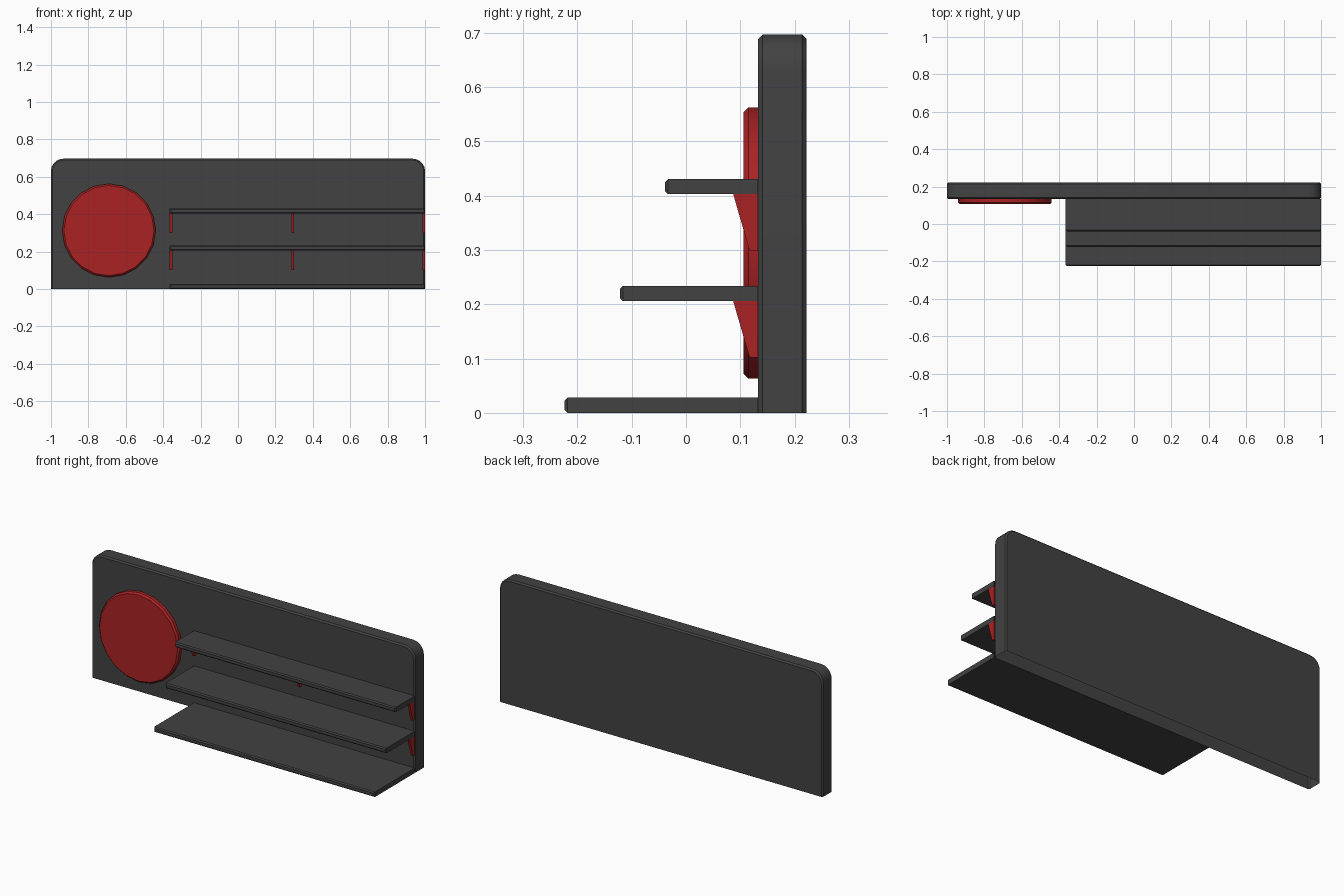
import bpy, bmesh, math

if "Cube" in bpy.data.objects:
    bpy.data.objects.remove(bpy.data.objects["Cube"])


def material(name, rgb):
    m = bpy.data.materials.new(name)
    m.diffuse_color = (*rgb, 1)
    m.use_nodes = True
    m.node_tree.nodes["Principled BSDF"].inputs["Base Color"].default_value = m.diffuse_color
    return m


GREY = material("dark grey", (0.054, 0.054, 0.054))
RED = material("red", (0.40, 0.016, 0.018))
WALL_Y = 0.133  # front face of the back panel


def finish(name, bm, mat):
    bmesh.ops.recalc_face_normals(bm, faces=bm.faces)
    me = bpy.data.meshes.new(name)
    bm.to_mesh(me)
    bm.free()
    me.materials.append(mat)
    ob = bpy.data.objects.new(name, me)
    bpy.context.collection.objects.link(ob)
    bpy.ops.object.select_all(action='DESELECT')
    ob.select_set(True)
    bpy.context.view_layer.objects.active = ob
    bpy.ops.object.shade_smooth_by_angle(angle=math.radians(35))
    return ob


def loft(bm, rings, closed=True):
    """Join successive outlines of equal length with quads."""
    loops = [[bm.verts.new(p) for p in r] for r in rings]
    for a, b in zip(loops, loops[1:]):
        n = len(a)
        for i in range(n if closed else n - 1):
            j = (i + 1) % n
            bm.faces.new((a[i], a[j], b[j], b[i]))
    return loops


# Back panel: rounded top corners, chamfered rim, open underside
def panel_outline(y, inset):
    r, top, side, seg = 0.065, 0.697, 1.0, 5
    pts = [(side - inset, y, 0)]
    for sx, start in ((1, 0), (-1, 90)):
        for k in range(seg + 1):
            a = math.radians(start + 90 * k / seg)
            pts.append((sx * (side - r) + (r - inset) * math.cos(a), y,
                        top - r + (r - inset) * math.sin(a)))
    pts.append((-side + inset, y, 0))
    return pts


C = 0.008
bm = bmesh.new()
loops = loft(bm, [panel_outline(WALL_Y, C), panel_outline(WALL_Y + C, 0),
                  panel_outline(0.222 - C, 0), panel_outline(0.222, C)], closed=False)
bm.faces.new(loops[0])
bm.faces.new(loops[-1])
finish("back_panel", bm, GREY)


# Shelves: front rim chamfered, open where they meet the panel
def shelf(name, front, z0, z1):
    def rect(y, i):
        return [(-0.365 + i, y, z0 + i), (1 - i, y, z0 + i),
                (1 - i, y, z1 - i), (-0.365 + i, y, z1 - i)]
    b = bmesh.new()
    c = 0.006
    rings = loft(b, [rect(front, c), rect(front + c, 0), rect(WALL_Y, 0)])
    b.faces.new(rings[0])
    finish(name, b, GREY)


shelf("bottom_shelf", -0.224, 0.0, 0.028)
shelf("middle_shelf", -0.122, 0.206, 0.234)
shelf("top_shelf", -0.039, 0.403, 0.431)

# Tapered brackets under the two upper shelves
for level, z in (("middle", 0.206), ("top", 0.403)):
    for place, x in (("left", -0.365), ("centre", 0.287), ("right", 0.986)):
        prof = [(WALL_Y, z), (0.087, z), (0.117, z - 0.104), (WALL_Y, z - 0.104)]
        bm = bmesh.new()
        ends = loft(bm, [[(px, y, zz) for y, zz in prof] for px in (x, x + 0.0135)])
        for e in ends:
            bm.faces.new(e)
        finish(f"{level}_{place}_bracket", bm, RED)


# Round red disc with a chamfered front rim
def circle(y, r, n=20):
    return [(-0.69 + r * math.sin(2 * math.pi * k / n), y,
             0.313 + r * math.cos(2 * math.pi * k / n)) for k in range(n)]


bm = bmesh.new()
rings = loft(bm, [circle(0.106, 0.241), circle(0.115, 0.25), circle(WALL_Y, 0.25)])
bm.faces.new(rings[0])
finish("round_disc", bm, RED)
